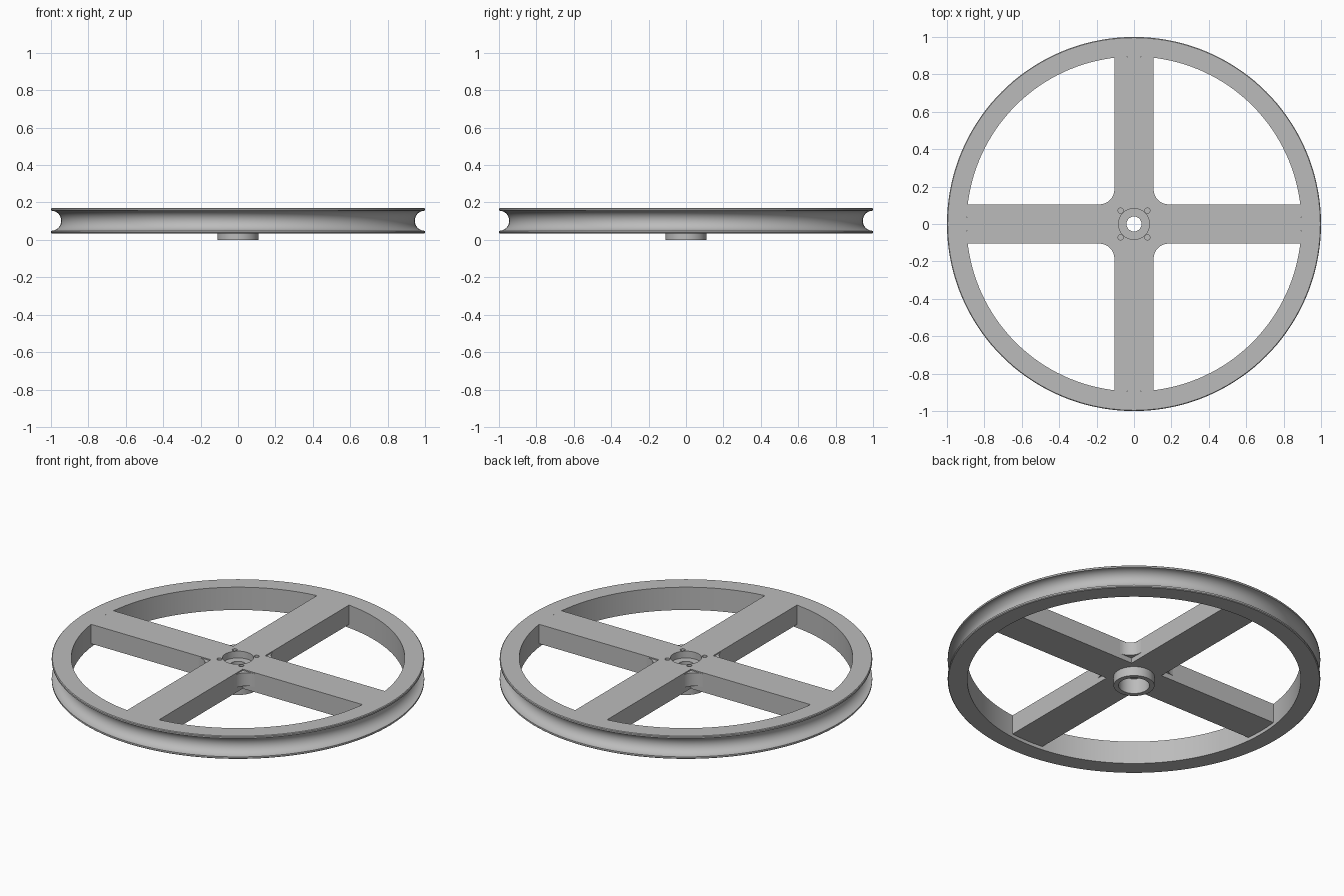
import bpy, bmesh, math
from math import sin, cos, pi, radians

cube = bpy.data.objects.get("Cube")
if cube:
    bpy.data.objects.remove(cube, do_unlink=True)

TOP, RIM_LOW, SPOKE_LOW = 0.17, 0.035, 0.055
RIM_IN, HALF, BORE = 0.895, 0.105, 0.083

grey = bpy.data.materials.new("grey metal")
grey.use_nodes = True
grey.diffuse_color = (0.5, 0.5, 0.5, 1)
grey.node_tree.nodes["Principled BSDF"].inputs["Base Color"].default_value = grey.diffuse_color


def finish(bm, name, smooth=True):
    bmesh.ops.recalc_face_normals(bm, faces=bm.faces)
    mesh = bpy.data.meshes.new(name)
    bm.to_mesh(mesh)
    bm.free()
    mesh.materials.append(grey)
    obj = bpy.data.objects.new(name, mesh)
    bpy.context.collection.objects.link(obj)
    if smooth:
        bpy.ops.object.select_all(action="DESELECT")
        obj.select_set(True)
        bpy.context.view_layer.objects.active = obj
        bpy.ops.object.shade_smooth_by_angle(angle=radians(30))
    return obj


def lathe(name, profile, steps):
    """Revolve a closed (radius, z) profile about the axle."""
    bm = bmesh.new()
    rings = [[bm.verts.new((r * cos(2 * pi * i / steps), r * sin(2 * pi * i / steps), z))
              for r, z in profile] for i in range(steps)]
    n = len(profile)
    for i in range(steps):
        a, b = rings[i], rings[(i + 1) % steps]
        for j in range(n):
            k = (j + 1) % n
            bm.faces.new((a[j], b[j], b[k], a[k]))
    return finish(bm, name)


def prism(name, outline, low, high, smooth=True):
    """Extrude a flat outline upwards."""
    bm = bmesh.new()
    face = bm.faces.new([bm.verts.new((x, y, low)) for x, y in outline])
    new = bmesh.ops.extrude_face_region(bm, geom=[face])["geom"]
    bmesh.ops.translate(bm, vec=(0, 0, high - low),
                        verts=[v for v in new if isinstance(v, bmesh.types.BMVert)])
    return finish(bm, name, smooth)


def circle(radius, steps, cx=0, cy=0):
    return [(cx + radius * cos(2 * pi * i / steps), cy + radius * sin(2 * pi * i / steps))
            for i in range(steps)]


def turn(points, quarter):
    a = quarter * pi / 2
    return [(x * cos(a) - y * sin(a), x * sin(a) + y * cos(a)) for x, y in points]


def cut(target, cutter):
    mod = target.modifiers.new("cut", "BOOLEAN")
    mod.operation, mod.solver, mod.object = "DIFFERENCE", "EXACT", cutter
    cutter.hide_render = True
    cutter.hide_viewport = True


# Rim with a rounded belt groove
mid = (TOP + RIM_LOW) / 2
groove = [(1 - 0.055 * sin(pi * i / 16), mid - 0.054 * cos(pi * i / 16)) for i in range(17)]
lathe("rim", [(RIM_IN, RIM_LOW), (0.996, RIM_LOW), (1, RIM_LOW + 0.004)] + groove
      + [(1, TOP - 0.004), (0.996, TOP), (RIM_IN, TOP)], 144)

# Four spokes as one cross, ends following the inside of the rim
reach = math.asin(HALF / RIM_IN)
arm = [(RIM_IN * cos(reach * i / 4), RIM_IN * sin(reach * i / 4)) for i in range(-4, 5)]
outline = []
for q in range(4):
    outline += turn(arm + [(HALF, HALF)], q)
spokes = prism("spokes", outline, SPOKE_LOW, TOP, smooth=False)

# Axle bore and blind screw holes
cut(spokes, prism("bore_cutter", circle(BORE, 48), SPOKE_LOW - 0.1, TOP + 0.1))
for q in range(4):
    hole = turn(circle(0.014, 16, 0.072, 0.072), q)
    cut(spokes, prism(f"screw_hole_cutter_{q + 1}", hole, TOP - 0.04, TOP + 0.05))

# Concave fillets in the corners between spokes
R = 0.08
c = HALF + R
for q in range(4):
    arc = [(c - R * sin(pi / 2 * i / 10), c - R * cos(pi / 2 * i / 10)) for i in range(11)]
    fillet = [(HALF - 0.005, HALF - 0.005), (c, HALF - 0.005)] + arc + [(HALF - 0.005, c)]
    prism(f"corner_fillet_{q + 1}", turn(fillet, q), 0.085, 0.163)

# Hub sleeve below the spokes and the shelf inside the bore
lathe("hub", [(BORE, 0), (0.11, 0), (0.11, 0.06), (BORE, 0.06)], 48)
lathe("bore_shelf", [(0.04, 0.09), (BORE + 0.002, 0.09), (BORE + 0.002, 0.13), (0.04, 0.13)], 48)
